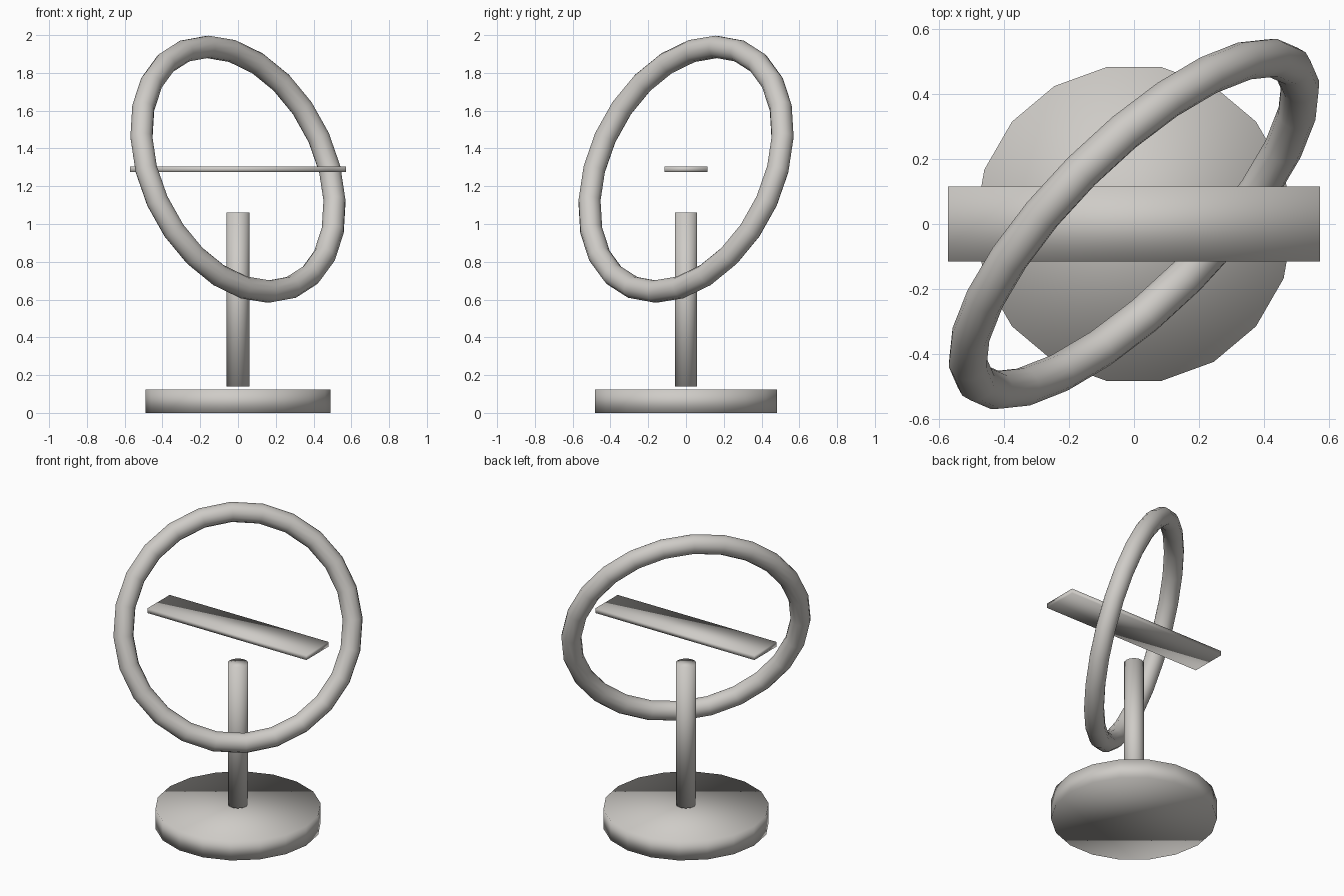
import bpy
import math
from mathutils import Matrix, Vector

cube = bpy.data.objects.get("Cube")
if cube:
    bpy.data.objects.remove(cube, do_unlink=True)

# One warm grey for every part
COLOUR = (0.62, 0.60, 0.57, 1.0)
grey = bpy.data.materials.new("warm_grey")
grey.use_nodes = True
grey.diffuse_color = COLOUR
grey.node_tree.nodes["Principled BSDF"].inputs["Base Color"].default_value = COLOUR


def finish(name):
    """Name the new part, colour it and shade it fully smooth."""
    part = bpy.context.object
    part.name = name
    part.data.materials.append(grey)
    bpy.ops.object.shade_smooth()
    return part


def cylinder(name, radius, bottom, top, sides=18):
    bpy.ops.mesh.primitive_cylinder_add(
        vertices=sides, radius=radius, depth=top - bottom,
        location=(0, 0, (bottom + top) / 2), rotation=(0, 0, math.pi / 2))
    return finish(name)


# Round base and the post floating just above it
cylinder("base", 0.49, 0, 0.125)
cylinder("post", 0.06, 0.14, 1.06)

# Flat crossbar
bpy.ops.mesh.primitive_cube_add(size=1, location=(0, 0, 1.29))
bpy.context.object.scale = (1.146, 0.23, 0.03)
bpy.ops.object.transform_apply(location=False, rotation=False, scale=True)
finish("crossbar")

# Tilted ring around the crossbar
bpy.ops.mesh.primitive_torus_add(
    major_radius=0.687, minor_radius=0.06, major_segments=24, minor_segments=12)
ring = finish("ring")
normal = Vector((2, -2, 1)).normalized()
side = Vector((1, 1, 0)).normalized()
turn = Matrix((side, normal.cross(side), normal)).transposed().to_4x4()
ring.matrix_world = Matrix.Translation((0, 0, 1.29)) @ turn
